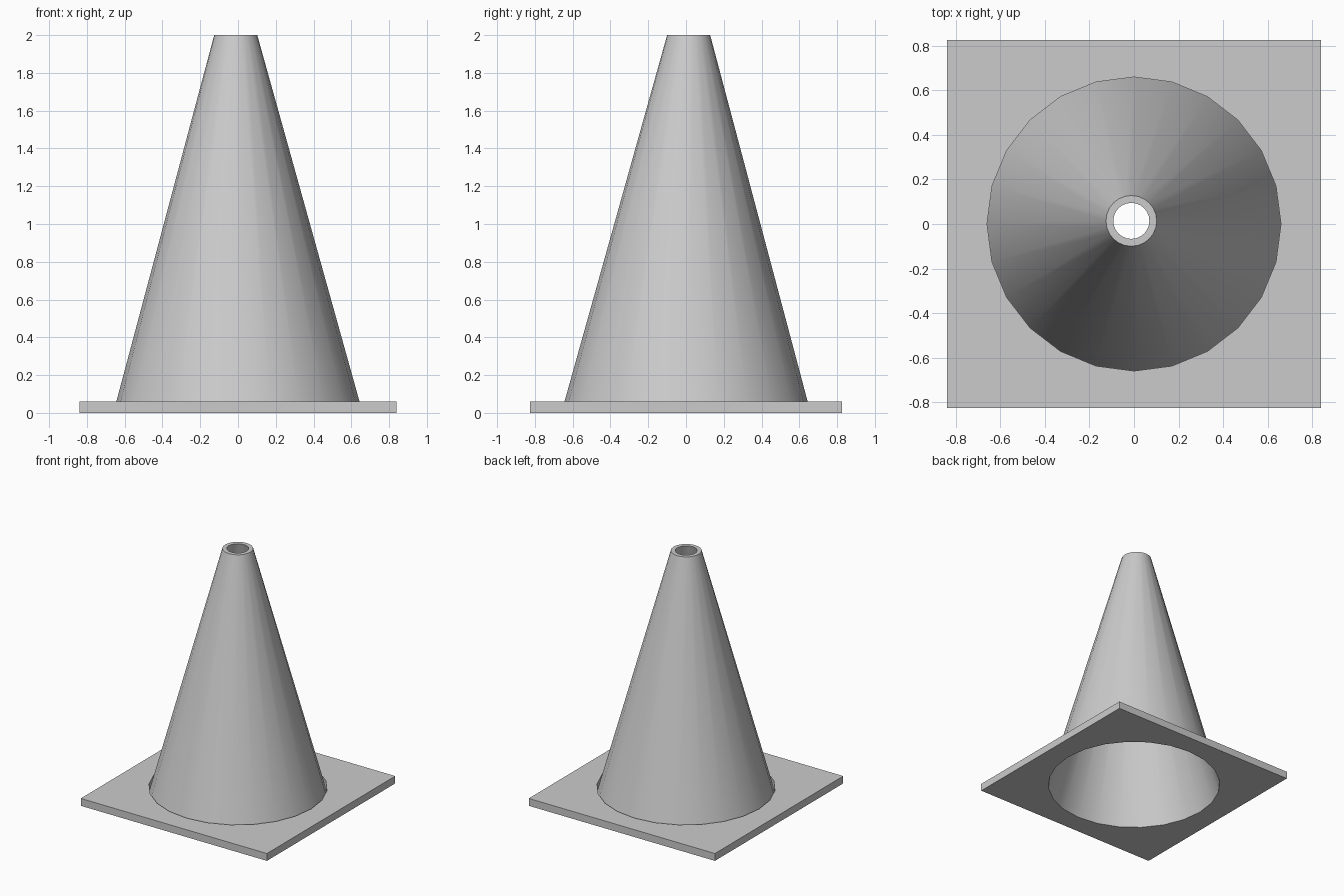
import bpy, bmesh, math

if "Cube" in bpy.data.objects:
    bpy.data.objects.remove(bpy.data.objects["Cube"], do_unlink=True)

SIDES = 24
BASE_RADIUS = 0.66
HEIGHT = 2.0
TIP = (-0.012, 0.014)      # the tip sits slightly off centre

grey = bpy.data.materials.new("plain grey")
grey.use_nodes = True
colour = (0.6, 0.6, 0.6, 1)
grey.diffuse_color = colour
grey.node_tree.nodes["Principled BSDF"].inputs["Base Color"].default_value = colour


def circle(bm, radius, z, centre=(0, 0)):
    """Ring of vertices at height z."""
    step = math.tau / SIDES
    return [bm.verts.new((centre[0] + radius * math.cos(i * step),
                          centre[1] + radius * math.sin(i * step), z))
            for i in range(SIDES)]


def loop_edges(bm, verts):
    return [bm.edges.new((v, verts[i - 1])) for i, v in enumerate(verts)]


def finish(bm, name):
    bmesh.ops.recalc_face_normals(bm, faces=bm.faces)
    mesh = bpy.data.meshes.new(name)
    bm.to_mesh(mesh)
    bm.free()
    mesh.materials.append(grey)
    obj = bpy.data.objects.new(name, mesh)
    bpy.context.collection.objects.link(obj)
    return obj


# Square base plate with a round hole
bm = bmesh.new()
corners = [bm.verts.new((x * 0.84, y * 0.827, 0))
           for x, y in ((-1, -1), (1, -1), (1, 1), (-1, 1))]
outline = loop_edges(bm, corners) + loop_edges(bm, circle(bm, BASE_RADIUS, 0))
bmesh.ops.triangle_fill(bm, edges=outline, use_beauty=True, normal=(0, 0, 1))
raised = bmesh.ops.extrude_face_region(bm, geom=bm.faces[:], use_keep_orig=True)
top = [g for g in raised["geom"] if isinstance(g, bmesh.types.BMVert)]
bmesh.ops.translate(bm, verts=top, vec=(0, 0, 0.06))
finish(bm, "base_plate")

# Hollow cone: outer wall, flat rim and inner wall meeting at the foot
bm = bmesh.new()
rings = [circle(bm, BASE_RADIUS, 0),
         circle(bm, 0.114, HEIGHT, TIP),
         circle(bm, 0.081, HEIGHT, TIP)]
for a, b in zip(rings, rings[1:] + rings[:1]):
    for i in range(SIDES):
        bm.faces.new((a[i - 1], a[i], b[i], b[i - 1]))
cone = finish(bm, "cone_body")

bpy.ops.object.select_all(action="DESELECT")
cone.select_set(True)
bpy.context.view_layer.objects.active = cone
bpy.ops.object.shade_smooth_by_angle(angle=math.radians(30))
